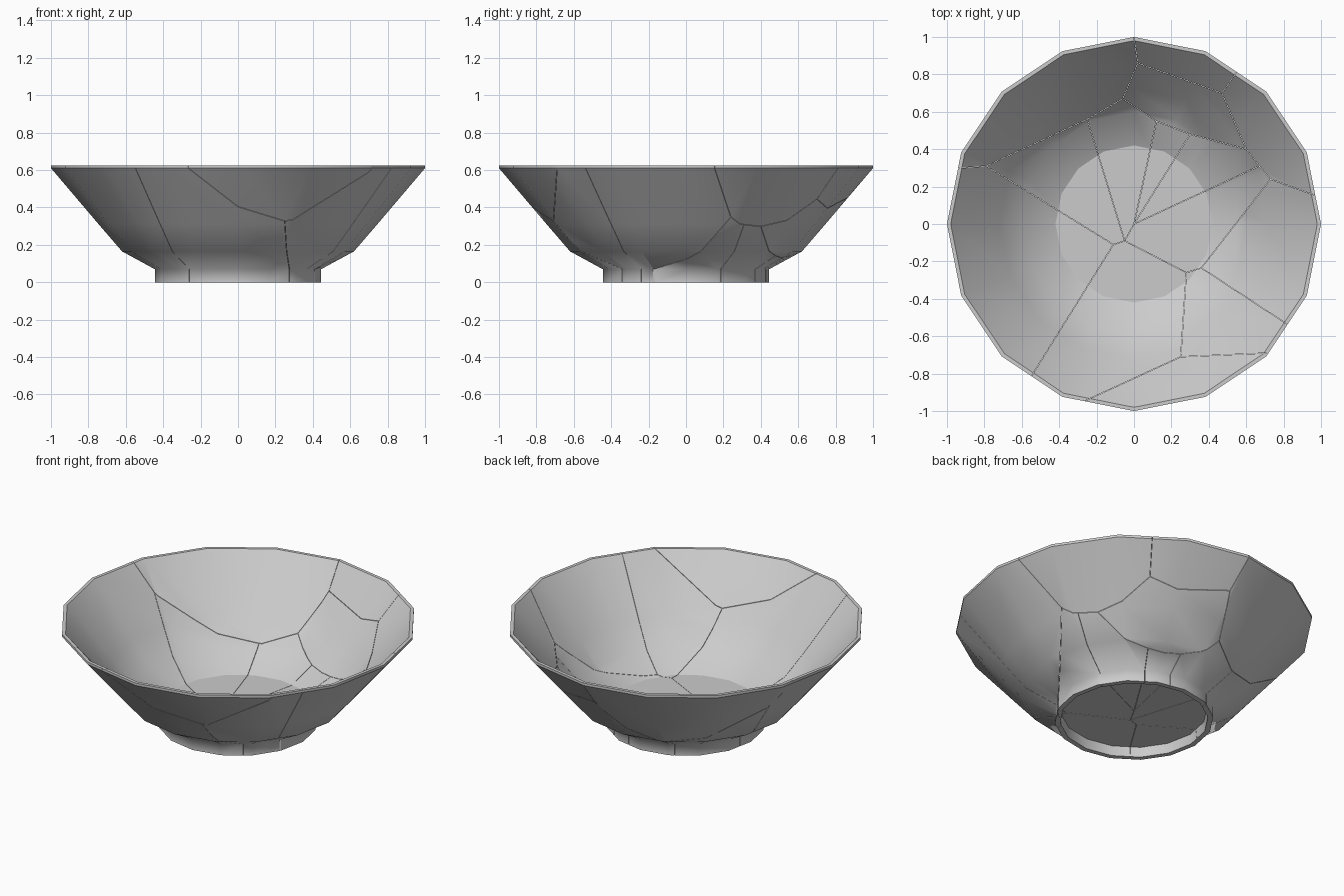
import bpy, bmesh, math
from mathutils import Vector

cube = bpy.data.objects.get("Cube")
if cube:
    bpy.data.objects.remove(cube)

SIDES = 16
HAIRLINE = 0.001  # half the gap between neighbouring shards

# Half section as (radius, height, crisp corner), from under the floor to its top
PROFILE = [
    (0, 0.06, False), (0.41, 0.06, True), (0.415, 0, True), (0.445, 0, True),
    (0.445, 0.07, False), (0.62, 0.165, False), (0.745, 0.31, False),
    (1, 0.61, True), (1, 0.625, True), (0.98, 0.625, True),
    (0.72, 0.32, False), (0.6, 0.19, False), (0.42, 0.1, True), (0, 0.1, False),
]

# Plan positions where the cracks meet or run out at the rim
POINTS = dict(
    A=(-.11, -.11), B=(-.05, -.09), C=(.28, -.26), D=(.36, -.235), E=(.25, -.71),
    F=(.73, .24), G=(.67, .31), H=(.6, .4), I=(.3, .48), J=(.12, .55),
    K=(-.06, .67), L=(-.25, .56), M=(-.79, .31), O=(0, 0), Q=(.47, .7),
    R=(.02, .86), P=(-.25, -.94), S=(.54, .8), T=(.71, -.69), U=(.81, -.53),
    V=(-.54, -.8), W=(-.92, .3), X=(.95, .16), Y=(0, 1),
)

# Each shard lies to the left of its chain of crack points
SHARDS = {
    "left_front_shard": "VAMW", "front_shard": "PECBAV", "front_rim_shard": "TEP",
    "right_front_shard": "UDCET", "side_shard": "XFDU", "floor_shard": "BCDFGOB",
    "rear_wall_shard": "ABLMA", "rear_rim_shard": "WMLKRY",
    "floor_wedge_shard": "BOJKLB", "sliver_shard": "OIJO",
    "back_floor_shard": "OGHIO", "back_wall_shard": "KJIHQRK",
    "back_rim_shard": "YRQS", "side_rim_shard": "SQHGFX",
}


def make_material(name, color):
    mat = bpy.data.materials.new(name)
    mat.use_nodes = True
    mat.diffuse_color = color
    mat.node_tree.nodes["Principled BSDF"].inputs["Base Color"].default_value = color
    return mat


def lathe_bowl():
    """Whole bowl turned from the half section."""
    bm = bmesh.new()
    verts = [bm.verts.new((r, 0, z)) for r, z, _ in PROFILE]
    edges = [bm.edges.new(pair) for pair in zip(verts, verts[1:])]
    bmesh.ops.spin(bm, geom=verts + edges, cent=(0, 0, 0), axis=(0, 0, 1),
                   angle=math.tau, steps=SIDES, use_duplicate=False)
    bmesh.ops.remove_doubles(bm, verts=bm.verts, dist=0.0005)
    bmesh.ops.recalc_face_normals(bm, faces=bm.faces)
    crisp = [(r, z) for r, z, sharp in PROFILE if sharp]
    for face in bm.faces:
        face.smooth = True
    for edge in bm.edges:
        a, b = (v.co for v in edge.verts)
        on_ring = abs(a.z - b.z) < 1e-4 and abs(a.xy.length - b.xy.length) < 1e-4
        edge.smooth = not (on_ring and any(
            abs(a.xy.length - r) + abs(a.z - z) < 1e-3 for r, z in crisp))
    return bm


def cut(bm, start, end):
    """Keep the part left of the line and close the broken face."""
    along = Vector((end[0] - start[0], end[1] - start[1], 0)).normalized()
    right = Vector((along.y, -along.x, 0))
    bmesh.ops.bisect_plane(
        bm, geom=bm.verts[:] + bm.edges[:] + bm.faces[:], dist=1e-5,
        plane_co=Vector((*start, 0)) - right * HAIRLINE, plane_no=right,
        clear_outer=True)
    rim = [e for e in bm.edges if e.is_boundary]
    for edge in rim:
        edge.smooth = False
    bmesh.ops.holes_fill(bm, edges=rim, sides=0)


clay = make_material("pale_grey_clay", (0.6, 0.6, 0.6, 1))
bowl = lathe_bowl()
for name, chain in SHARDS.items():
    shard = bowl.copy()
    for start, end in zip(chain, chain[1:]):
        cut(shard, POINTS[start], POINTS[end])
    bmesh.ops.recalc_face_normals(shard, faces=shard.faces)
    mesh = bpy.data.meshes.new(name)
    shard.to_mesh(mesh)
    shard.free()
    mesh.materials.append(clay)
    bpy.context.collection.objects.link(bpy.data.objects.new(name, mesh))
bowl.free()
